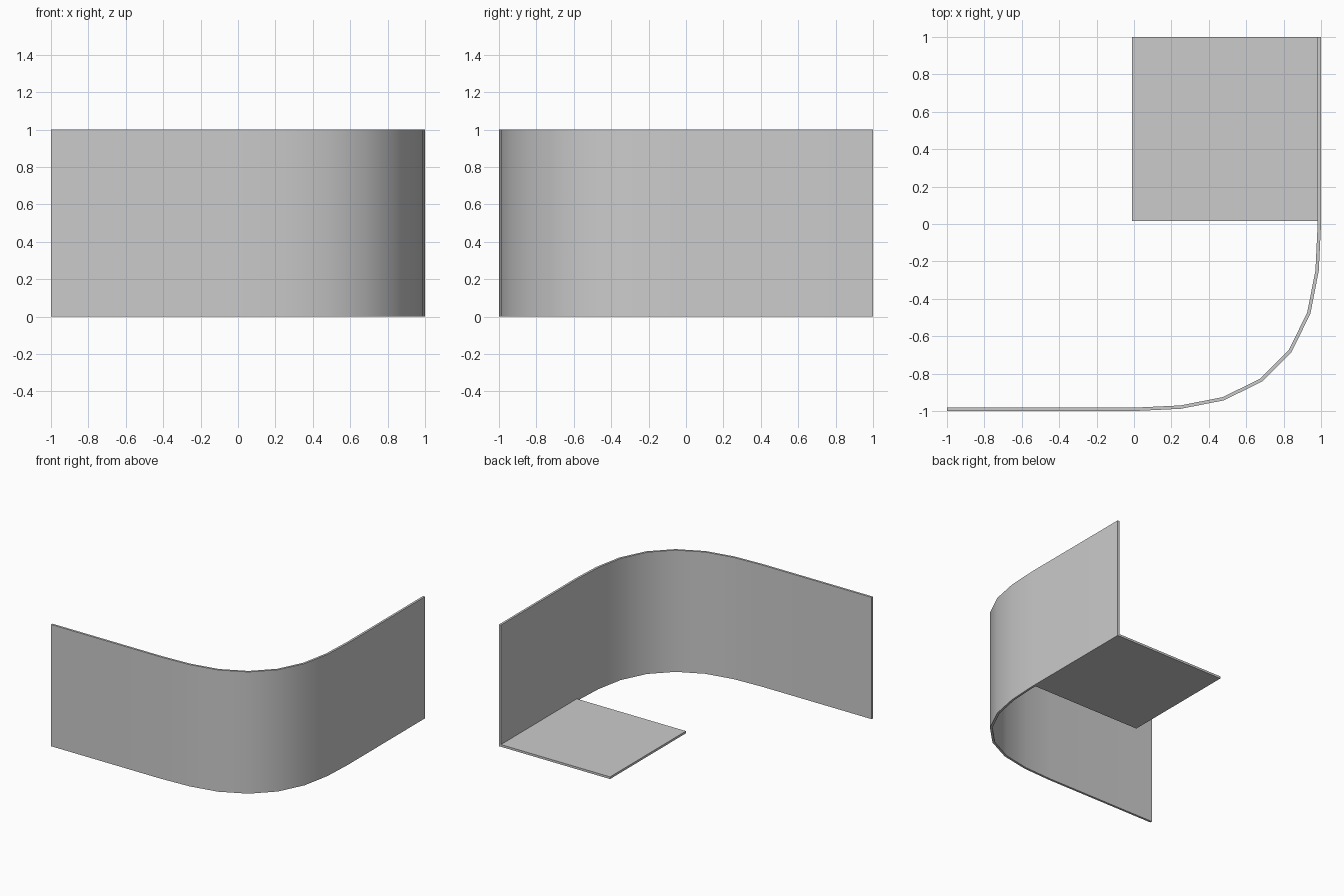
import bpy, math
from mathutils import Vector

if "Cube" in bpy.data.objects:
    bpy.data.objects.remove(bpy.data.objects["Cube"])

T = 0.018  # panel thickness


def prism(name, outline, height):
    """Extrude a closed outline of quads strips or a box upwards from z = 0."""
    n = len(outline)
    verts = [(x, y, z) for z in (0, height) for x, y in outline]
    faces = [(i, (i + 1) % n, n + (i + 1) % n, n + i) for i in range(n)]
    for i in range(n // 2 - 1):  # caps as strips of quads
        q = (i, i + 1, n - 2 - i, n - 1 - i)
        faces += [q[::-1], tuple(n + k for k in q)]
    me = bpy.data.meshes.new(name)
    me.from_pydata(verts, [], faces)
    obj = bpy.data.objects.new(name, me)
    bpy.context.collection.objects.link(obj)
    return obj


# Curved wall: outer half path, mirrored across the diagonal
half = [(-1, -1), (0, -1), (0.25, -0.988), (0.48, -0.943), (0.685, -0.842)]
outer = [Vector(p) for p in half + [(-y, -x) for x, y in reversed(half)]]
inner = []
for i, p in enumerate(outer):
    a = (p - outer[max(i - 1, 0)])
    b = (outer[min(i + 1, len(outer) - 1)] - p)
    a, b = (a if a.length else b).normalized(), (b if b.length else a).normalized()
    t = (a + b).normalized()
    normal = Vector((-t.y, t.x))
    if i == 1:
        normal = Vector((0, 1))
    if i == len(outer) - 2:
        normal = Vector((-1, 0))
    inner.append(p + normal * T / max(0.5, math.cos(a.angle(b) / 2)))
wall = prism("curved_wall", outer + inner[::-1], 1.0)

# Floor panel beside the wall's straight right-hand side
floor = prism("floor_panel", [(-0.01, 0.015), (1 - T, 0.015), (1 - T, 1), (-0.01, 1)], T)

# Smooth bend with crisp panel edges
bpy.ops.object.select_all(action='DESELECT')
wall.select_set(True)
bpy.context.view_layer.objects.active = wall
bpy.ops.object.shade_smooth_by_angle(angle=math.radians(35))
